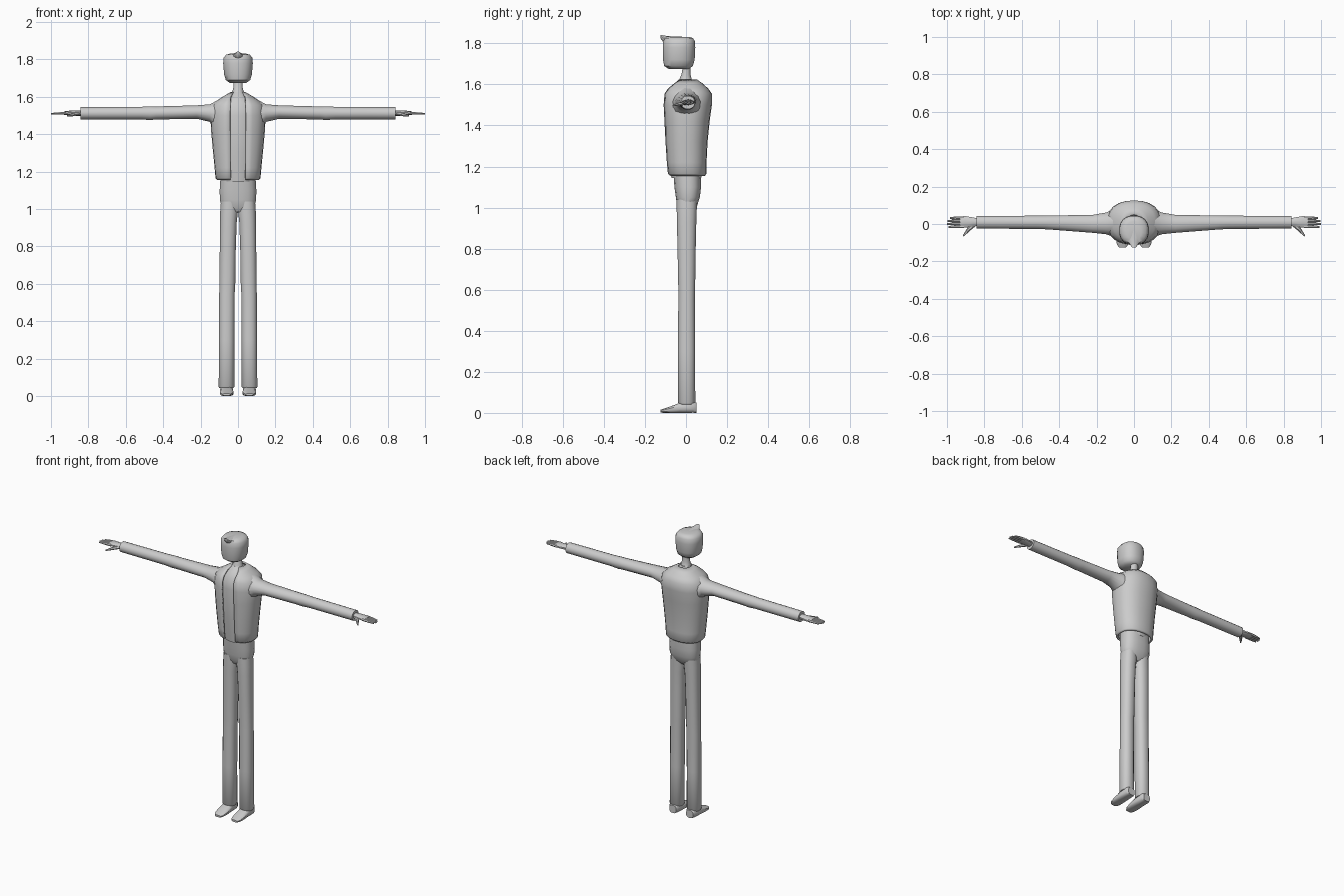
import bpy, bmesh, math
from mathutils import Vector

grey = bpy.data.materials.new("light_grey")
grey.diffuse_color = (0.6, 0.6, 0.6, 1)


def finish(name, bm, angle=40):
    bmesh.ops.recalc_face_normals(bm, faces=bm.faces)
    me = bpy.data.meshes.new(name)
    bm.to_mesh(me)
    bm.free()
    me.materials.append(grey)
    ob = bpy.data.objects.new(name, me)
    bpy.context.collection.objects.link(ob)
    bpy.ops.object.select_all(action='DESELECT')
    ob.select_set(True)
    bpy.context.view_layer.objects.active = ob
    bpy.ops.object.shade_smooth_by_angle(angle=math.radians(angle))
    return ob


def spow(v, p):
    return math.copysign(abs(v) ** p, v)


def loft(name, rings, axis='Z', n=16, power=2.0, angle=40, flip=1):
    """Skin oval rings (position, a_min, a_max, b_min, b_max) along an axis.
    Z: a=x, b=y.  X: a=y, b=z.  Y: a=x, b=z."""
    bm = bmesh.new()
    loops = []
    for p, a0, a1, b0, b1 in rings:
        loop = []
        for i in range(n):
            t = 2 * math.pi * (i + 0.5) / n
            a = (a0 + a1) / 2 + (a1 - a0) / 2 * spow(math.cos(t), 2 / power)
            b = (b0 + b1) / 2 + (b1 - b0) / 2 * spow(math.sin(t), 2 / power)
            x, y, z = {'Z': (a, b, p), 'X': (p, a, b), 'Y': (a, p, b)}[axis]
            loop.append(bm.verts.new((flip * x, y, z)))
        loops.append(loop)
    for u, v in zip(loops, loops[1:]):
        for i in range(n):
            j = (i + 1) % n
            bm.faces.new((u[i], u[j], v[j], v[i]))
    bm.faces.new(loops[0])
    bm.faces.new(loops[-1])
    return finish(name, bm, angle)


def spike(name, pts, flip=1, n=6):
    """Finger-like tube through (x, y, z, half width, half height)."""
    bm = bmesh.new()
    loops = []
    d = Vector(pts[-1][:3]) - Vector(pts[0][:3])
    side = Vector((-d.y, d.x, 0)).normalized()
    for x, y, z, w, h in pts:
        loop = []
        for i in range(n):
            t = 2 * math.pi * i / n
            q = Vector((x, y, z)) + side * (w * math.cos(t)) + Vector((0, 0, h * math.sin(t)))
            loop.append(bm.verts.new((flip * q.x, q.y, q.z)))
        loops.append(loop)
    for u, v in zip(loops, loops[1:]):
        for i in range(n):
            bm.faces.new((u[i], u[(i + 1) % n], v[(i + 1) % n], v[i]))
    bm.faces.new(loops[0])
    bm.faces.new(loops[-1])
    return finish(name, bm)


# Head, hair tuft and neck
loft("head", [(1.675, -.045, .045, -.085, .015), (1.69, -.066, .066, -.107, .034),
              (1.72, -.075, .075, -.113, .043), (1.78, -.08, .08, -.114, .046),
              (1.81, -.077, .077, -.112, .044), (1.825, -.064, .064, -.105, .035),
              (1.832, -.04, .04, -.085, .015)], power=2.3, n=20)
loft("hair_tuft", [(-.125, -.012, .012, 1.826, 1.842), (-.11, -.022, .022, 1.805, 1.838),
                   (-.07, -.04, .04, 1.80, 1.834), (-.02, -.03, .03, 1.80, 1.832)],
     axis='Y', n=10)
loft("neck", [(1.59, -.04, .04, -.045, .05), (1.625, -.032, .032, -.033, .028),
              (1.65, -.025, .025, -.022, .022), (1.69, -.024, .024, -.015, .022)])

# Shirt inside the jacket
loft("shirt", [(1.145, -.085, .085, -.072, .075), (1.3, -.11, .11, -.09, .09),
               (1.5, -.12, .12, -.1, .105), (1.57, -.10, .10, -.088, .09),
               (1.6, -.06, .06, -.06, .06), (1.625, -.03, .03, -.035, .035)], n=20)

# Open jacket: rings leave a gap at the front
jacket_rings = [(1.155, .112, -.082, .092), (1.165, .12, -.092, .1), (1.22, .125, -.097, .1),
                (1.32, .135, -.103, .105), (1.42, .144, -.108, .115), (1.5, .148, -.112, .126),
                (1.555, .14, -.108, .126), (1.58, .113, -.092, .108), (1.605, .075, -.065, .08),
                (1.625, .04, -.035, .052)]
bm = bmesh.new()
loops = []
for z, rx, y0, y1 in jacket_rings:
    gap = math.asin(min(0.6, 0.036 / rx))
    loop = []
    for i in range(23):
        t = -math.pi / 2 + gap + (2 * math.pi - 2 * gap) * i / 22
        loop.append(bm.verts.new((rx * spow(math.cos(t), .88),
                                  (y0 + y1) / 2 + (y1 - y0) / 2 * spow(math.sin(t), .88), z)))
    loops.append(loop)
for u, v in zip(loops, loops[1:]):
    for i in range(22):
        bm.faces.new((u[i], u[i + 1], v[i + 1], v[i]))
jacket = finish("jacket", bm)
shell = jacket.modifiers.new("thickness", 'SOLIDIFY')
shell.thickness = 0.01
shell.offset = -1

# Trouser hips
loft("hips", [(.985, -.05, .05, -.03, .035), (1.01, -.088, .088, -.044, .055),
              (1.05, -.098, .098, -.05, .068), (1.1, -.099, .099, -.057, .074),
              (1.18, -.094, .094, -.063, .072)], power=2.5, n=20)

for side, f in (("right", -1), ("left", 1)):
    # Sleeve, widening into the shoulder
    loft(side + "_sleeve", [(.06, -.07, .085, 1.38, 1.605), (.11, -.07, .08, 1.41, 1.583),
                            (.15, -.056, .062, 1.465, 1.561), (.22, -.048, .05, 1.482, 1.555),
                            (.44, -.031, .046, 1.478, 1.549), (.47, -.029, .046, 1.475, 1.55),
                            (.52, -.027, .045, 1.479, 1.547), (.843, -.025, .044, 1.479, 1.545)],
         axis='X', flip=f)
    # Hand: palm, four fingers and a thumb
    loft(side + "_palm", [(.83, -.008, .03, 1.499, 1.527), (.86, -.014, .036, 1.498, 1.528),
                          (.9, -.021, .044, 1.5, 1.526), (.93, -.019, .04, 1.503, 1.522)],
         axis='X', n=10, flip=f)
    for k, name in enumerate(("index", "middle", "ring", "little")):
        y = -.0135 + k * .0155
        tip = (.993, 1.0, .997, .985)[k]
        spike(f"{side}_{name}_finger", [(.91, y, 1.513, .0085, .009), (.955, y - .001, 1.512, .008, .007),
                                        (tip, y - .002, 1.51, .005, .004)], f)
    spike(side + "_thumb", [(.855, -.003, 1.51, .012, .01), (.885, -.03, 1.504, .01, .009),
                            (.913, -.064, 1.497, .004, .004)], f)
    # Trouser leg
    loft(side + "_leg", [(.042, .024, .1, -.034, .04), (.05, .019, .104, -.04, .046),
                         (.3, .019, .102, -.04, .045), (.55, .017, .101, -.038, .044),
                         (.6, .014, .1, -.038, .045), (.8, .011, .098, -.042, .048),
                         (.93, .006, .097, -.045, .051), (.985, .0, .096, -.046, .053),
                         (1.04, .0, .092, -.046, .055)], power=2.3, flip=f)
    # Shoe, lofted from heel to toe on a flat sole
    loft(side + "_shoe", [(.05, .036, .086, 0, .05), (.035, .028, .095, 0, .06),
                          (-.03, .026, .096, 0, .05), (-.075, .024, .098, 0, .032),
                          (-.11, .03, .092, 0, .02), (-.125, .042, .08, .002, .015)],
         axis='Y', power=3, n=12, flip=f)
